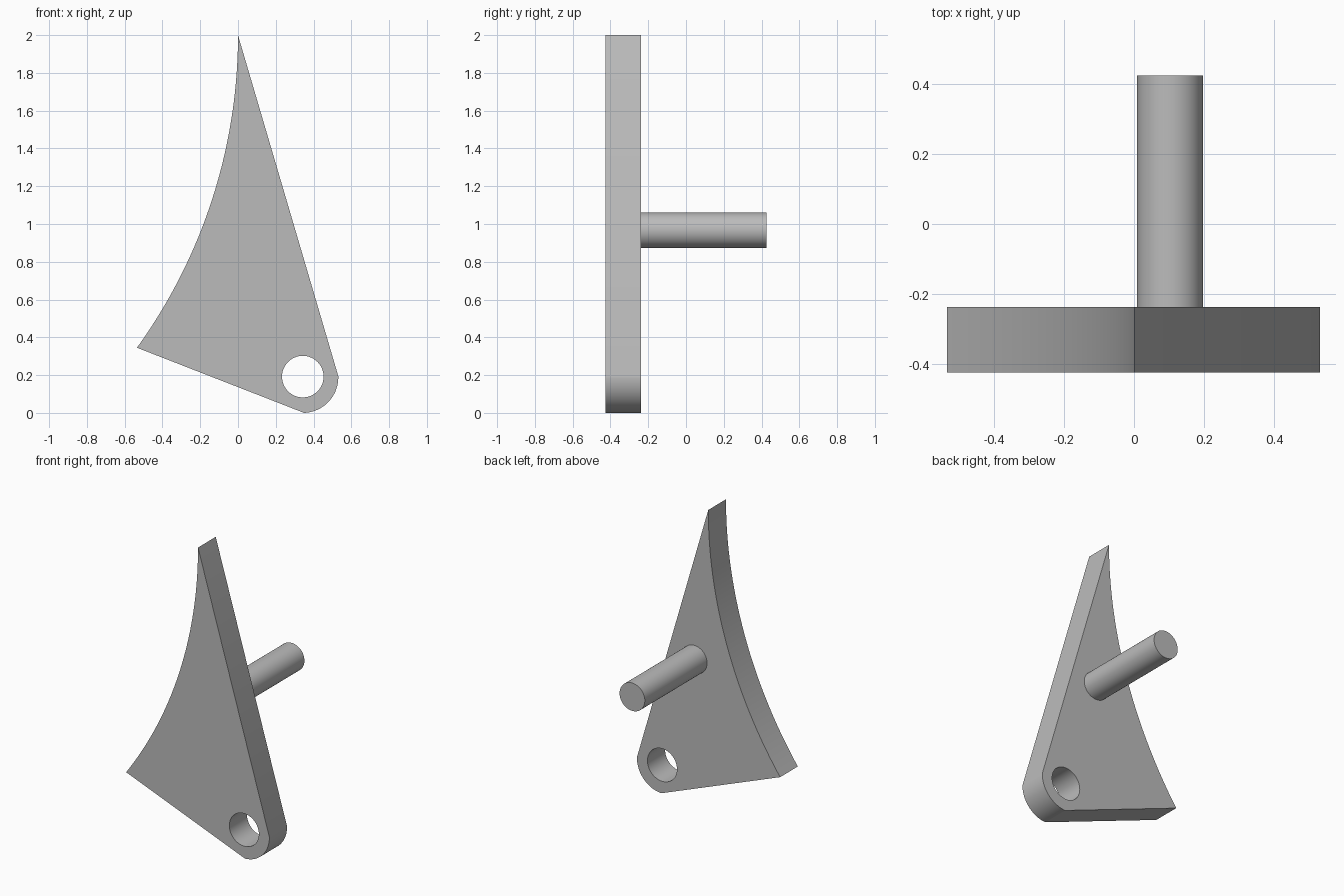
import bpy, bmesh
from math import cos, sin, radians, asin, pi

cube = bpy.data.objects.get("Cube")
if cube:
    bpy.data.objects.remove(cube)

grey = bpy.data.materials.new("plain grey")
grey.use_nodes = True
grey.diffuse_color = (0.5, 0.5, 0.5, 1)
grey.node_tree.nodes["Principled BSDF"].inputs["Base Color"].default_value = (0.5, 0.5, 0.5, 1)


def arc(cx, cz, radius, start, end, steps):
    """Points of an arc in the x-z plane, angles in radians."""
    angles = [start + (end - start) * i / steps for i in range(steps + 1)]
    return [(cx + radius * cos(a), cz + radius * sin(a)) for a in angles]


def prism(name, outline, y_front, y_back):
    """Extrude an x-z outline along y."""
    bm = bmesh.new()
    face = bm.faces.new([bm.verts.new((x, y_front, z)) for x, z in outline])
    ext = bmesh.ops.extrude_face_region(bm, geom=[face])
    moved = [v for v in ext["geom"] if isinstance(v, bmesh.types.BMVert)]
    bmesh.ops.translate(bm, verts=moved, vec=(0, y_back - y_front, 0))
    bmesh.ops.recalc_face_normals(bm, faces=bm.faces)
    mesh = bpy.data.meshes.new(name)
    bm.to_mesh(mesh)
    bm.free()
    mesh.materials.append(grey)
    obj = bpy.data.objects.new(name, mesh)
    bpy.context.collection.objects.link(obj)
    return obj


def smooth(obj):
    bpy.ops.object.select_all(action="DESELECT")
    obj.select_set(True)
    bpy.context.view_layer.objects.active = obj
    bpy.ops.object.shade_smooth_by_angle(angle=radians(20))


FRONT, BACK, END = -0.425, -0.237, 0.425

# Plate: concave left edge, straight bottom, rounded lower corner, pointed top
sweep = 2.827
outline = arc(-sweep, 2, sweep, 0, -asin(1.655 / sweep), 40)
outline += arc(0.343, 0.188, 0.188, radians(-88), radians(2), 24)
plate = prism("plate", outline, FRONT, BACK)

# Pivot hole through the rounded corner
cutter = prism("hole_cutter", arc(0.343, 0.192, 0.11, 0, 2 * pi, 64)[:-1], FRONT - 0.1, BACK + 0.1)
cutter.hide_render = True
cut = plate.modifiers.new("pivot_hole", "BOOLEAN")
cut.operation = "DIFFERENCE"
cut.solver = "EXACT"
cut.object = cutter
bpy.context.view_layer.objects.active = plate
bpy.ops.object.modifier_apply(modifier=cut.name)
bpy.data.objects.remove(cutter)
smooth(plate)

# Pin standing out of the back of the plate
pin = prism("pin", arc(0.103, 0.967, 0.094, 0, 2 * pi, 64)[:-1], BACK - 0.02, END)
smooth(pin)
